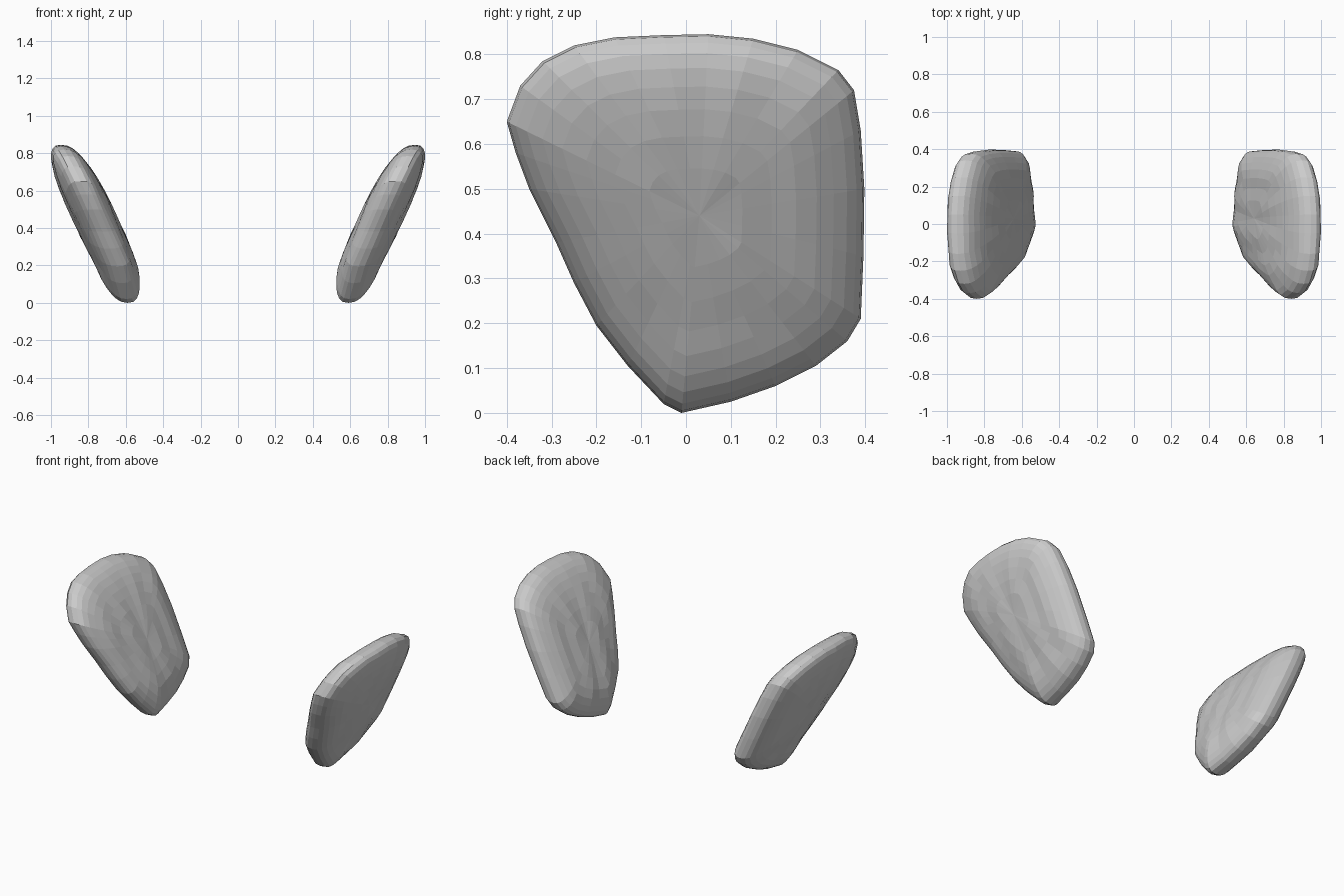
import bpy, bmesh
from math import sin, cos, pi

cube = bpy.data.objects.get("Cube")
if cube:
    bpy.data.objects.remove(cube, do_unlink=True)

grey = bpy.data.materials.new("stone_grey")
grey.use_nodes = True
colour = (0.6, 0.6, 0.6, 1)
grey.diffuse_color = colour
grey.node_tree.nodes["Principled BSDF"].inputs["Base Color"].default_value = colour

# Side outline of one slab as (y, z)
OUTLINE = [(-.01, 0), (.1, .025), (.2, .06), (.29, .105), (.36, .16), (.39, .21),
           (.396, .35), (.398, .5), (.39, .63), (.375, .72), (.34, .765), (.25, .81),
           (.15, .835), (.05, .845), (-.05, .843), (-.16, .838), (-.25, .82),
           (-.32, .785), (-.37, .73), (-.4, .65), (-.38, .58), (-.35, .5),
           (-.29, .38), (-.25, .29), (-.2, .195), (-.13, .105), (-.05, .02)]
CY, CZ = 0.03, 0.44
HALF, POWER, RINGS = 0.122, 2.6, 18


def middle(y, z):
    """Leaning middle surface, bent slightly inward at its front and back."""
    return 0.59 + 0.3 * min(z, 0.2) + 0.46 * max(z - 0.2, 0) - 0.1 * y * y


def slab(name, side):
    bm = bmesh.new()

    def point(y, z, h):
        ripple = 0.004 * h * sin(38 * y + 5 * z + 2 * sin(4 * z))
        return bm.verts.new((side * (middle(y, z) + HALF * h + ripple), y, z))

    # Rings go from the inner face, around the rounded rim, to the outer face
    rings = []
    for k in range(1, RINGS):
        a = pi * k / RINGS
        t = sin(a) ** (2 / POWER)
        c = cos(a)
        h = -abs(c) ** (2 / POWER) * (1 if c > 0 else -1)
        rings.append([point(CY + (y - CY) * t, CZ + (z - CZ) * t, h) for y, z in OUTLINE])
    n = len(OUTLINE)
    for a, b in zip(rings, rings[1:]):
        for i in range(n):
            j = (i + 1) % n
            bm.faces.new((a[i], a[j], b[j], b[i]))
    # Close both faces at their centres
    for ring, h in ((rings[0], -1), (rings[-1], 1)):
        tip = point(CY, CZ, h)
        for i in range(n):
            bm.faces.new((ring[i], ring[(i + 1) % n], tip))
    bmesh.ops.recalc_face_normals(bm, faces=bm.faces)
    mesh = bpy.data.meshes.new(name)
    bm.to_mesh(mesh)
    bm.free()
    mesh.materials.append(grey)
    bpy.context.collection.objects.link(bpy.data.objects.new(name, mesh))


slab("left_slab", 1)
slab("right_slab", -1)
